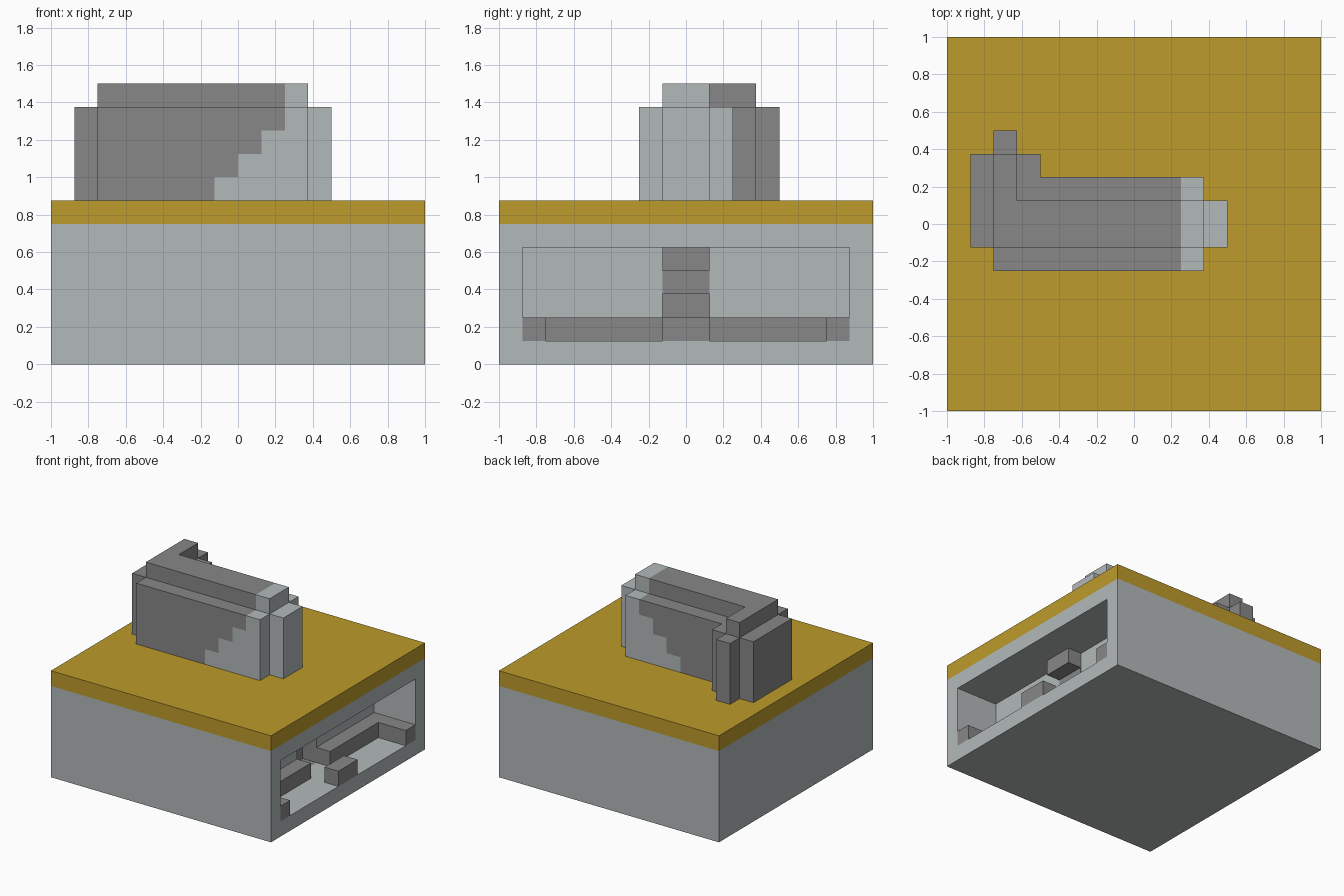
import bpy, bmesh
from mathutils import Matrix, Vector

U = 0.125  # block size

cube = bpy.data.objects.get("Cube")
if cube:
    bpy.data.objects.remove(cube, do_unlink=True)


def material(name, rgb):
    m = bpy.data.materials.new(name)
    m.use_nodes = True
    m.diffuse_color = (*rgb, 1)
    m.node_tree.nodes["Principled BSDF"].inputs["Base Color"].default_value = (*rgb, 1)
    return m


PALE = material("pale_stone", (0.45, 0.485, 0.485))
GREY = material("dark_stone", (0.243, 0.242, 0.242))
GOLD = material("golden_sand", (0.51, 0.328, 0.025))


def block(name, x, y, z, mats, cuts=(), rule=None):
    """Box from ranges in block units, with optional cuts and a colour rule."""
    bm = bmesh.new()
    lo, hi = (Vector(c) * U for c in zip(x, y, z))
    bmesh.ops.create_cube(bm, size=1, matrix=Matrix.Translation((lo + hi) / 2)
                          @ Matrix.Diagonal((*(hi - lo), 1)))
    for axis, pos in cuts:
        normal = Vector((axis == "x", axis == "y", axis == "z"))
        bmesh.ops.bisect_plane(bm, geom=bm.verts[:] + bm.edges[:] + bm.faces[:],
                               plane_co=normal * pos * U, plane_no=normal)
    if rule:
        for f in bm.faces:
            f.material_index = rule(f.calc_center_median() / U)
    mesh = bpy.data.meshes.new(name)
    bm.to_mesh(mesh)
    bm.free()
    for m in mats:
        mesh.materials.append(m)
    ob = bpy.data.objects.new(name, mesh)
    bpy.context.collection.objects.link(ob)
    return ob


def carve(target, cutter):
    mod = target.modifiers.new("carve", "BOOLEAN")
    mod.operation, mod.solver, mod.object = "DIFFERENCE", "EXACT", cutter
    cutter.hide_render = True
    bpy.context.view_layer.objects.active = target
    bpy.ops.object.modifier_apply(modifier=mod.name)
    bpy.data.objects.remove(cutter, do_unlink=True)


# Hollowed base with a small recess in the chamber's back wall
base = block("base", (-8, 8), (-8, 8), (0, 6), [PALE, GREY])
carve(base, block("chamber_cutter", (5, 9), (-7, 7), (1, 5), [PALE]))
carve(base, block("recess_cutter", (4, 5.5), (-1, 1), (1, 3), [PALE]))
for f in base.data.polygons:
    c = f.center / U
    f.material_index = int(3.5 < c.x < 4.9 and abs(c.y) < 1.1 and 0.9 < c.z < 3.1)
block("sand_layer", (-8, 8), (-8, 8), (6, 7), [GOLD])

# Chamber fittings
for side, s in (("left", 1), ("right", -1)):
    block(side + "_back_ledge", (5, 6), sorted((s, 7 * s)), (1, 2), [GREY])
    block(side + "_side_ledge", (6, 8), sorted((6 * s, 7 * s)), (1, 2), [GREY])
block("front_step", (7, 8), (-1, 1), (1, 2), [GREY])
block("upper_step", (5, 6), (-1, 1), (4, 5), [GREY])
block("recess_lintel", (5, 5.04), (-1, 1), (3, 4), [GREY])


# Standing rock: pale stepped end, dark remainder
def rock_colour(c):
    edge = min(int(c.z) - 8, 2)
    return 0 if c.x > edge else 1


ROCK_CUTS = [("x", i) for i in (-1, 0, 1, 2)] + [("z", i) for i in (8, 9, 10)]
ROCK = {
    "rock_core": ((-6, 3), (-1, 1), 12),
    "rock_rear_spur": ((-6, -5), (1, 3), 12),
    "rock_front_layer": ((-6, 3), (-2, -1), 11),
    "rock_back_layer": ((-5, 3), (1, 2), 11),
    "rock_spur_inner_layer": ((-5, -4), (2, 3), 11),
    "rock_spur_end": ((-6, -5), (3, 4), 11),
    "rock_right_end": ((-7, -6), (-1, 3), 11),
    "rock_left_end": ((3, 4), (-1, 1), 11),
}
for name, (x, y, top) in ROCK.items():
    block(name, x, y, (7, top), [PALE, GREY], ROCK_CUTS, rock_colour)
